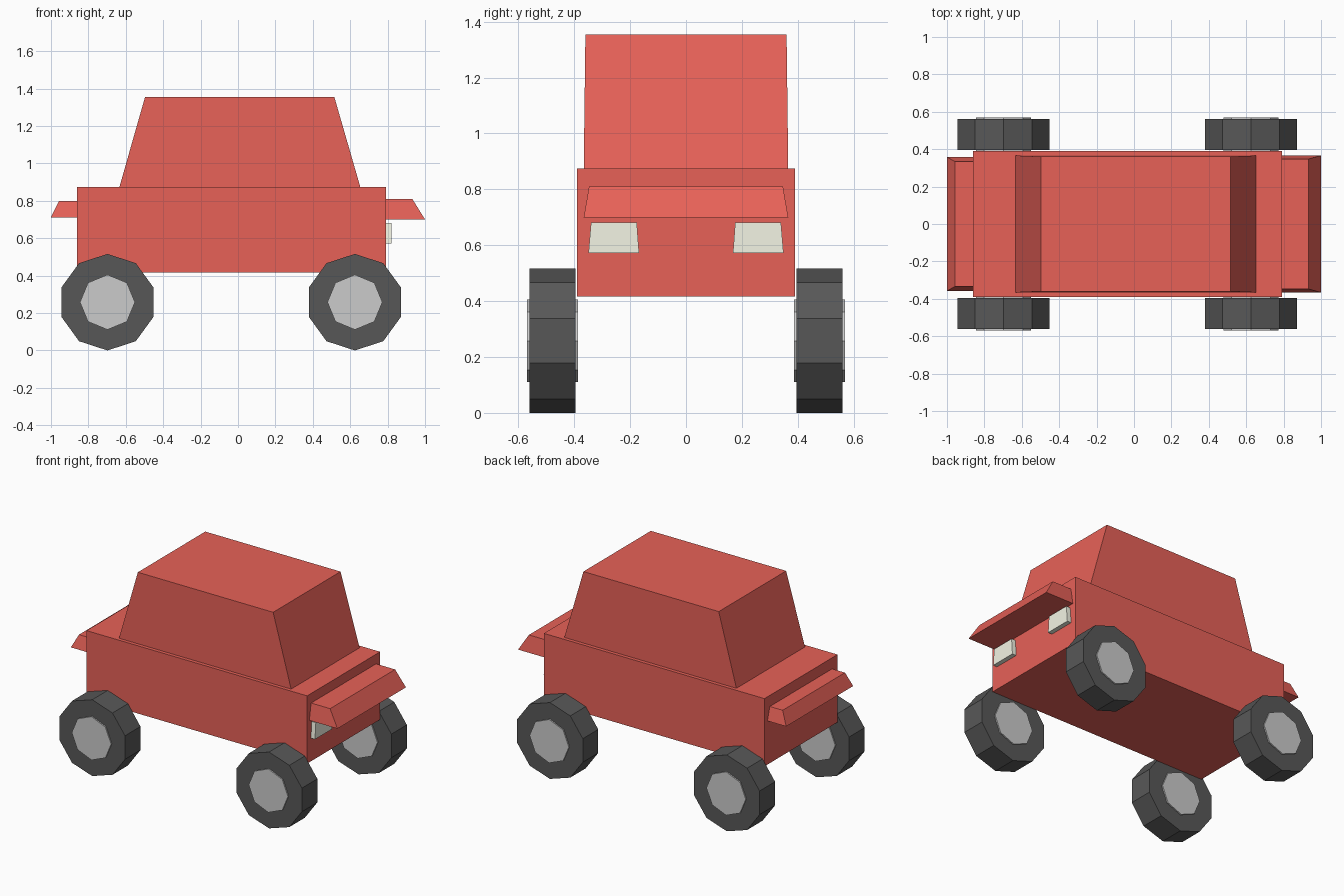
import bpy, bmesh, math
from mathutils import Matrix

if "Cube" in bpy.data.objects:
    bpy.data.objects.remove(bpy.data.objects["Cube"])


def material(name, r, g, b):
    m = bpy.data.materials.new(name)
    m.diffuse_color = (r, g, b, 1)
    m.use_nodes = True
    m.node_tree.nodes["Principled BSDF"].inputs["Base Color"].default_value = m.diffuse_color
    return m


RED = material("red_paint", 0.80, 0.12, 0.097)
RUBBER = material("rubber", 0.097, 0.097, 0.097)
LENS = material("lens", 0.90, 0.91, 0.78)


def add_object(name, bm, mat=None):
    bmesh.ops.recalc_face_normals(bm, faces=bm.faces)
    mesh = bpy.data.meshes.new(name)
    bm.to_mesh(mesh)
    bm.free()
    ob = bpy.data.objects.new(name, mesh)
    bpy.context.collection.objects.link(ob)
    if mat:
        mesh.materials.append(mat)
    return ob


def tapered_box(name, bottom, top, mat):
    """bottom and top are (x0, x1, y0, y1, z)."""
    bm = bmesh.new()
    bmesh.ops.create_cube(bm, size=1)
    for v in bm.verts:
        x0, x1, y0, y1, z = top if v.co.z > 0 else bottom
        v.co = (x1 if v.co.x > 0 else x0, y1 if v.co.y > 0 else y0, z)
    return add_object(name, bm, mat)


def disc(name, x, y, z, radius, width, sides, mat=None):
    """Cylinder along y with a corner pointing straight up."""
    bm = bmesh.new()
    bmesh.ops.create_cone(bm, cap_ends=True, segments=sides,
                          radius1=radius, radius2=radius, depth=width)
    first = next(iter(bm.verts)).co
    spin = Matrix.Rotation(math.pi / 2 - math.atan2(first.y, first.x), 4, 'Z')
    bm.transform(Matrix.Translation((x, y, z)) @ Matrix.Rotation(math.pi / 2, 4, 'X') @ spin)
    return add_object(name, bm, mat)


# Body and cabin
tapered_box("body", (-0.86, 0.79, -0.39, 0.39, 0.417), (-0.86, 0.79, -0.39, 0.39, 0.875), RED)
tapered_box("cabin", (-0.635, 0.655, -0.366, 0.366, 0.87), (-0.497, 0.515, -0.36, 0.36, 1.355), RED)

# Overhanging ledges at both ends
tapered_box("front_ledge", (0.77, 1.0, -0.366, 0.366, 0.70), (0.77, 0.932, -0.347, 0.347, 0.81), RED)
tapered_box("rear_ledge", (-1.0, -0.84, -0.358, 0.358, 0.712), (-0.956, -0.84, -0.333, 0.333, 0.80), RED)

# Headlights, narrower at the top
for side, s in (("right", -1), ("left", 1)):
    outer, inner = 0.349, 0.168
    b = sorted((s * outer, s * inner))
    t = sorted((s * (outer - 0.009), s * (inner + 0.008)))
    tapered_box("headlight_" + side, (0.77, 0.82, *b, 0.573), (0.77, 0.82, *t, 0.682), LENS)

# Wheels with hubs showing on both faces
for end, x in (("front", 0.625), ("rear", -0.698)):
    for side, s in (("right", -1), ("left", 1)):
        disc(f"{end}_{side}_tyre", x, s * 0.478, 0.258, 0.258, 0.165, 10, RUBBER)
        disc(f"{end}_{side}_hub", x, s * 0.478, 0.258, 0.147, 0.182, 8)
